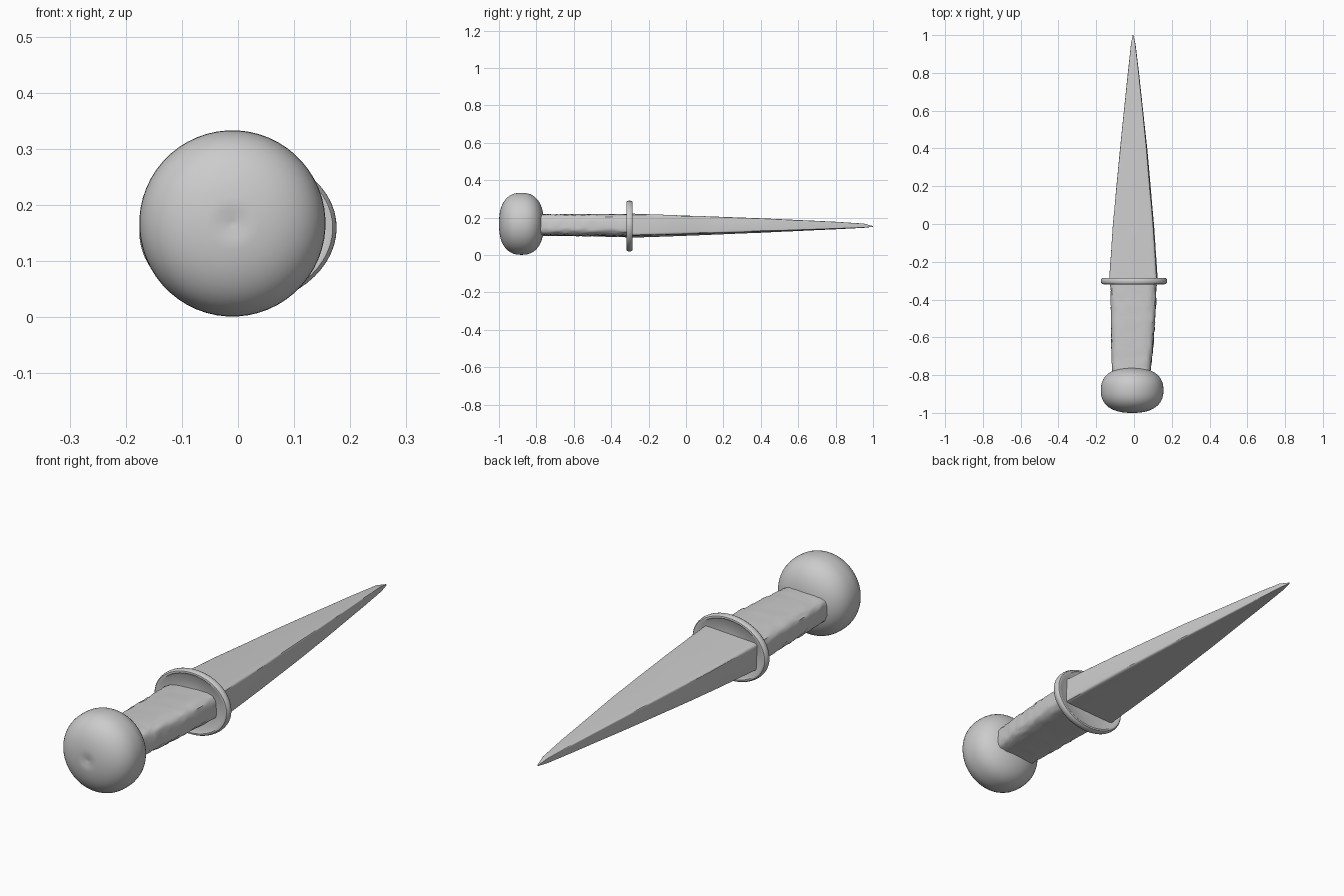
import bpy, bmesh, math, random

random.seed(4)
if "Cube" in bpy.data.objects:
    bpy.data.objects.remove(bpy.data.objects["Cube"], do_unlink=True)

# Single plain grey
grey = bpy.data.materials.new("plain grey")
grey.use_nodes = True
COLOUR = (0.6, 0.6, 0.6, 1)
grey.diffuse_color = COLOUR
grey.node_tree.nodes["Principled BSDF"].inputs["Base Color"].default_value = COLOUR


def densify(stations, steps):
    """Insert evenly spaced stations between the given ones."""
    out = []
    for a, b in zip(stations, stations[1:]):
        out += [tuple(p + (q - p) * i / steps for p, q in zip(a, b)) for i in range(steps)]
    return out + [stations[-1]]


def spow(v, e):
    return math.copysign(abs(v) ** e, v)


def loft(name, stations, power=2.0, sides=32, tilt=0.0, rough=0.0, angle=35):
    """Skin superellipse rings along y; station = (y, centre x, centre z, half width, half height)."""
    bm = bmesh.new()
    rings = []
    for y, cx, cz, hx, hz in stations:
        ring = []
        for i in range(sides):
            t = 2 * math.pi * (i + 0.5) / sides
            k = 1 + random.uniform(-rough, rough)
            x = hx * k * spow(math.cos(t), 2 / power)
            z = hz * k * spow(math.sin(t), 2 / power)
            ring.append(bm.verts.new((cx + x * math.cos(tilt) - z * math.sin(tilt), y,
                                      cz + x * math.sin(tilt) + z * math.cos(tilt))))
        rings.append(ring)
    for a, b in zip(rings, rings[1:]):
        for i in range(sides):
            j = (i + 1) % sides
            bm.faces.new((a[i], a[j], b[j], b[i]))
    bm.faces.new(rings[0])
    bm.faces.new(rings[-1])
    bmesh.ops.recalc_face_normals(bm, faces=bm.faces)
    mesh = bpy.data.meshes.new(name)
    bm.to_mesh(mesh)
    bm.free()
    obj = bpy.data.objects.new(name, mesh)
    bpy.context.collection.objects.link(obj)
    mesh.materials.append(grey)
    bpy.ops.object.select_all(action="DESELECT")
    obj.select_set(True)
    bpy.context.view_layer.objects.active = obj
    bpy.ops.object.shade_smooth_by_angle(angle=math.radians(angle))
    return obj


# Pommel: flattened ball with a faint dimple in its front
ball = [(-0.993, -0.01, 0.167, 0.006, 0.006)]
for i in range(1, 28):
    t = math.pi * i / 28
    r = 0.166 * math.sin(t) ** (2 / 2.4)
    ball.append((-0.88 - 0.12 * spow(math.cos(t), 2 / 2.4), -0.01, 0.167, r, r))
loft("pommel", ball, sides=56, angle=60)

# Grip: worn, rounded bar
grip = [(-0.80, -0.015, 0.16, 0.100, 0.056),
        (-0.66, -0.010, 0.16, 0.110, 0.057),
        (-0.50, -0.004, 0.16, 0.117, 0.058),
        (-0.30, -0.003, 0.157, 0.122, 0.059)]
loft("grip", densify(grip, 8), power=4, sides=36, tilt=0.05, rough=0.025, angle=40)

# Guard: thin oval plate with a raised, rounded rim
profile = [(-0.012, 0.45), (-0.012, 0.86), (-0.017, 0.91), (-0.016, 0.96), (-0.009, 0.99),
           (0, 1), (0.009, 0.99), (0.016, 0.96), (0.017, 0.91), (0.012, 0.86), (0.012, 0.45)]
loft("guard", [(-0.302 + d, 0, 0.155, 0.176 * s, 0.136 * s) for d, s in profile],
     sides=56, tilt=0.06, angle=40)

# Blade: thick, flat-sided, tapering to a point
blade = [(-0.30, -0.003, 0.157, 0.127, 0.060),
         (0.00, -0.003, 0.157, 0.107, 0.050),
         (0.40, -0.002, 0.158, 0.071, 0.036),
         (0.80, -0.003, 0.158, 0.029, 0.019),
         (0.95, -0.004, 0.157, 0.012, 0.011),
         (1.00, -0.005, 0.153, 0.002, 0.002)]
loft("blade", densify(blade, 4), power=14, sides=24, tilt=0.05, rough=0.006, angle=30)
